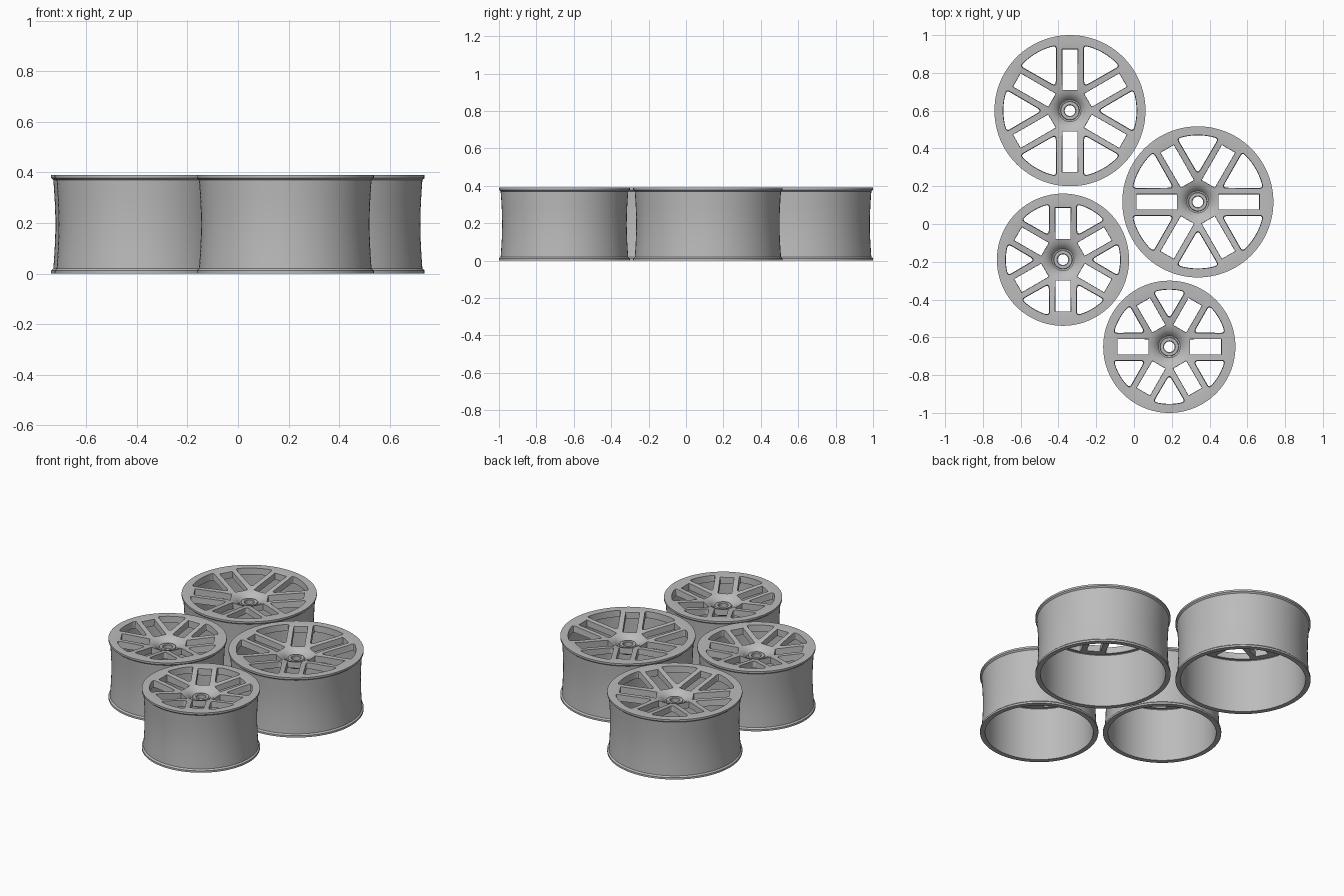
import bpy, bmesh, math
from mathutils import Vector, Matrix

old = bpy.data.objects.get("Cube")
if old:
    bpy.data.objects.remove(old, do_unlink=True)

H = 0.39      # wheel height
SEG = 96

grey = bpy.data.materials.new("light grey")
grey.use_nodes = True
COLOR = (0.5, 0.5, 0.5, 1)
grey.diffuse_color = COLOR
grey.node_tree.nodes["Principled BSDF"].inputs["Base Color"].default_value = COLOR


def make_object(name, bm):
    bmesh.ops.recalc_face_normals(bm, faces=bm.faces)
    mesh = bpy.data.meshes.new(name)
    bm.to_mesh(mesh)
    bm.free()
    mesh.materials.append(grey)
    obj = bpy.data.objects.new(name, mesh)
    bpy.context.collection.objects.link(obj)
    return obj


def smooth(obj):
    bpy.ops.object.select_all(action='DESELECT')
    obj.select_set(True)
    bpy.context.view_layer.objects.active = obj
    bpy.ops.object.shade_smooth_by_angle(angle=math.radians(30))


def lathe(name, profile):
    """Revolve a closed (radius, z) profile around z."""
    bm = bmesh.new()
    rings = []
    for i in range(SEG):
        a = math.tau * i / SEG
        rings.append([bm.verts.new((r * math.cos(a), r * math.sin(a), z)) for r, z in profile])
    n = len(profile)
    for i in range(SEG):
        p, q = rings[i], rings[(i + 1) % SEG]
        for j in range(n):
            k = (j + 1) % n
            bm.faces.new((p[j], q[j], q[k], p[k]))
    return make_object(name, bm)


def polar(radius, angle):
    return Vector((radius * math.cos(angle), radius * math.sin(angle)))


def corner_curve(before, p, after, radius, steps=4):
    """Points of a small curve that replaces the corner p."""
    a = p + (before - p).normalized() * min(radius, 0.7 * (before - p).length)
    b = p + (after - p).normalized() * min(radius, 0.7 * (after - p).length)
    return [a * (1 - t) ** 2 + p * 2 * t * (1 - t) + b * t * t
            for t in (s / steps for s in range(steps + 1))]


def window_outline(inner, outer, half):
    return [Vector(p) for p in ((inner, -half), (outer, -half), (outer, half), (inner, half))]


def wedge_outline(inner, outer, half):
    """Gap between two spoke pairs, centred on +x, ending in an arc."""
    c, s = math.cos(math.pi / 6), math.sin(math.pi / 6)
    reach = math.sqrt(outer ** 2 - half ** 2)
    corner = Vector((reach * c + half * s, reach * s - half * c))
    near = Vector((inner, (inner - half / s) * s / c))
    end = math.atan2(corner.y, corner.x)
    arc = [polar(outer, end * k / 6) for k in (4, 3, 2, 1)]
    upper = (corner_curve(Vector((inner, 0)), near, corner, 0.018)
             + corner_curve(near, corner, arc[0], 0.02) + arc)
    return upper + [Vector((outer, 0))] + [Vector((p.x, -p.y)) for p in reversed(upper)]


def add_cutter(bm, low, high, angle):
    """Tapered prism between two matching outlines."""
    rot = Matrix.Rotation(angle, 3, 'Z')
    lo = [bm.verts.new(rot @ Vector((p.x, p.y, H - 0.14))) for p in low]
    hi = [bm.verts.new(rot @ Vector((p.x, p.y, H + 0.02))) for p in high]
    bm.faces.new(lo)
    bm.faces.new(hi)
    for i in range(len(lo)):
        j = (i + 1) % len(lo)
        bm.faces.new((lo[i], lo[j], hi[j], hi[i]))


def build_wheel(tag, x, y, R, opening, window_end, turn):
    # Concave outer barrel with a lip at each end
    inner = R - 0.03
    outside = [(R, 0), (R, 0.012), (R - 0.009, 0.02)]
    for k in range(1, 8):
        t = k / 8
        outside.append((R - 0.009 - 0.008 * math.sin(math.pi * t), 0.02 + (H - 0.04) * t))
    outside += [(R - 0.009, H - 0.02), (R, H - 0.012), (R, H)]
    barrel = lathe("rim_barrel_" + tag,
                   outside + [(R - 0.02, H), (R - 0.02, H - 0.035), (inner, H - 0.045), (inner, 0)])

    # Dished face, funnel hub and central boss in one turned piece
    face = lathe("spoke_face_" + tag, [
        (R - 0.02, H), (opening - 0.01, H), (opening - 0.05, H - 0.006), (0.16, H - 0.022),
        (0.115, H - 0.03), (0.09, H - 0.038), (0.07, H - 0.052), (0.058, H - 0.068),
        (0.05, H - 0.07), (0.048, H - 0.055), (0.032, H - 0.055), (0.028, H - 0.058),
        (0.028, H - 0.1), (0.06, H - 0.1), (0.1, H - 0.075), (0.16, H - 0.06),
        (opening, H - 0.042), (R - 0.02, H - 0.035)])

    # Cut windows within the spoke pairs and wedges between them
    bm = bmesh.new()
    for k in range(6):
        a = turn + k * math.pi / 3
        add_cutter(bm, window_outline(0.112, window_end, 0.038),
                   window_outline(0.108, window_end + 0.004, 0.042), a)
        add_cutter(bm, wedge_outline(0.172, opening - 0.004, 0.08),
                   wedge_outline(0.152, opening + 0.003, 0.07), a + math.pi / 6)
    cutter = make_object("opening_cutter_" + tag, bm)
    cutter.hide_render = True
    mod = face.modifiers.new("openings", 'BOOLEAN')
    mod.operation = 'DIFFERENCE'
    mod.solver = 'EXACT'
    mod.object = cutter
    bpy.context.view_layer.objects.active = face
    bpy.ops.object.modifier_apply(modifier=mod.name)
    bpy.data.objects.remove(cutter, do_unlink=True)

    for obj in (barrel, face):
        smooth(obj)
        obj.location = (x, y, 0)


build_wheel("back_right", -0.339, 0.6, 0.4, 0.352, 0.322, math.pi / 6)
build_wheel("back_left", 0.338, 0.117, 0.4, 0.352, 0.322, 0)
build_wheel("front_right", -0.376, -0.189, 0.35, 0.302, 0.272, math.pi / 6)
build_wheel("front_left", 0.187, -0.65, 0.35, 0.302, 0.272, 0)
